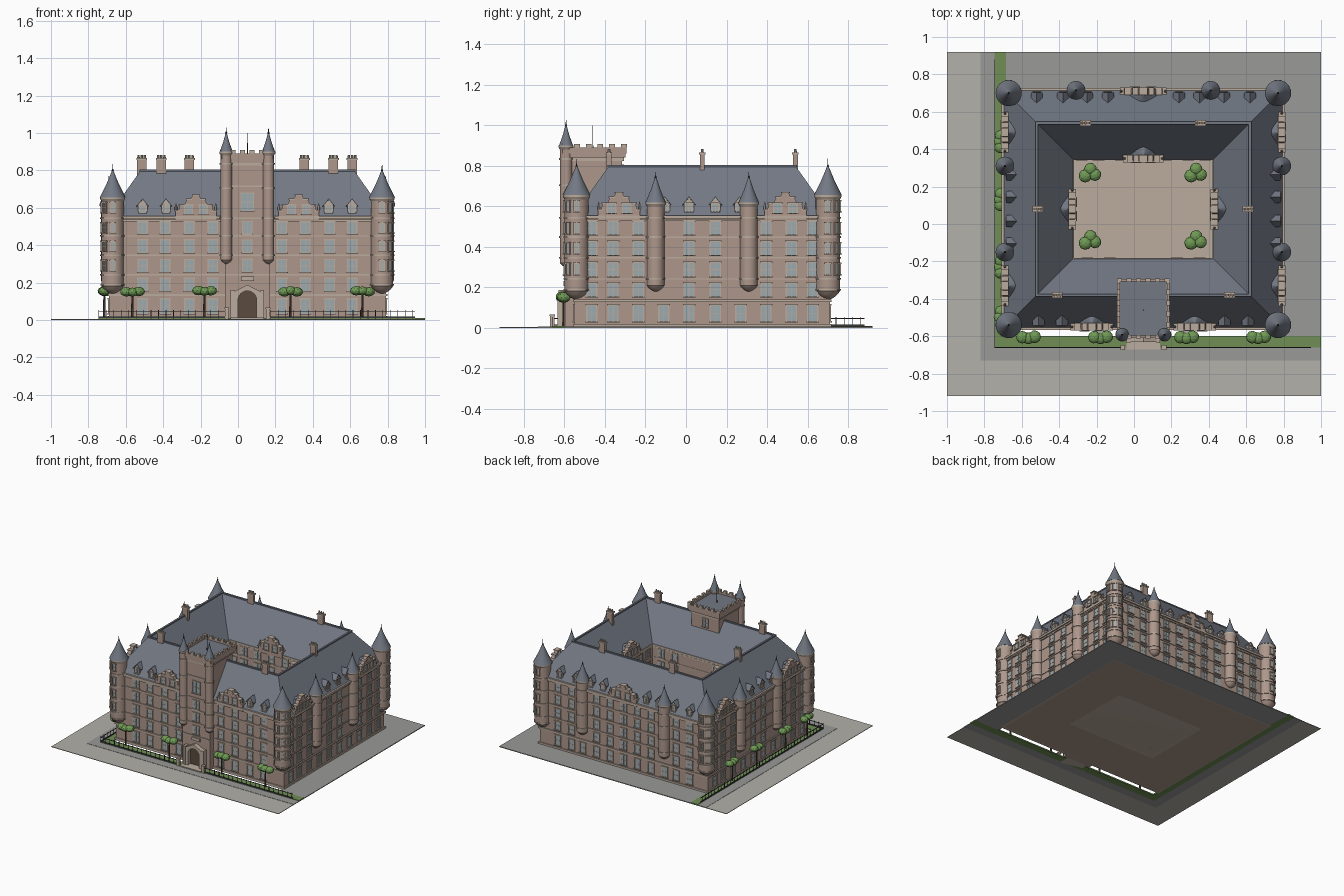
import bpy, bmesh, random
from math import pi, sin, cos
from mathutils import Matrix, Vector

if "Cube" in bpy.data.objects:
    bpy.data.objects.remove(bpy.data.objects["Cube"])
random.seed(4)

COL = dict(stone=(.42, .31, .26), trim=(.50, .41, .34), slate=(.17, .19, .23), glass=(.33, .40, .43),
           lawn=(.16, .27, .09), leaf=(.16, .32, .09), bark=(.10, .06, .04), paving=(.45, .44, .40),
           road=(.32, .32, .31), iron=(.04, .04, .045), sand=(.50, .42, .35), door=(.10, .07, .05))
MATS = {}
for k, c in COL.items():
    MATS[k] = bpy.data.materials.new(k)
    MATS[k].diffuse_color = (*c, 1)
PARTS = {}
I = Matrix.Identity(4)


def part(name, mat, smooth=False):
    return PARTS.setdefault(name, (bmesh.new(), mat, smooth))[0]


def box(bm, lo, hi, M=I):
    lo, hi = Vector(lo), Vector(hi)
    S = Matrix.Diagonal((*(hi - lo), 1))
    bmesh.ops.create_cube(bm, size=1, matrix=M @ Matrix.Translation((lo + hi) / 2) @ S)


def prism(bm, pts, y0, y1, M=I):
    a = [bm.verts.new(M @ Vector((u, y0, z))) for u, z in pts]
    b = [bm.verts.new(M @ Vector((u, y1, z))) for u, z in pts]
    bm.faces.new(a)
    bm.faces.new(b[::-1])
    for i in range(len(a)):
        j = (i + 1) % len(a)
        bm.faces.new((a[i], b[i], b[j], a[j]))


def lathe(bm, prof, x, y, n=24):
    rings = [[bm.verts.new((x + r * cos(2 * pi * i / n), y + r * sin(2 * pi * i / n), z))
              for i in range(n)] for r, z in prof]
    for a, b in zip(rings, rings[1:]):
        for i in range(n):
            bm.faces.new((a[i], a[(i + 1) % n], b[(i + 1) % n], b[i]))
    bm.faces.new(rings[0])
    bm.faces.new(rings[-1])


CX, CY, HX, HY, IN = .05, .08, .74, .63, .36   # building centre, half sizes, wing depth


def ring(bm, prof):
    """Sweep an (inset, z) profile around the building rectangle."""
    loops = [[bm.verts.new((CX + sx * (HX - d), CY + sy * (HY - d), z))
              for sx, sy in ((-1, -1), (1, -1), (1, 1), (-1, 1))] for d, z in prof]
    for k, a in enumerate(loops):
        b = loops[(k + 1) % len(loops)]
        for i in range(4):
            bm.faces.new((a[i], a[(i + 1) % 4], b[(i + 1) % 4], b[i]))


def frame(x, y, a):
    """Local wall frame: x along the wall, -y outwards."""
    return Matrix.Translation((x, y, 0)) @ Matrix.Rotation(a * pi / 2, 4, 'Z')


# Walls, string courses, cornice and hollow square roof
ring(part("walls", "stone"), [(0, 0), (0, .55), (IN, .55), (IN, 0)])
for z, h, o in ((0, .02, .008), (.128, .012, .008), (.238, .007, .006), (.342, .007, .006),
                (.445, .007, .006), (.527, .01, .01), (.54, .015, .018)):
    ring(part("string_courses", "trim"), [(-o, z), (-o, z + h), (.01, z + h), (.01, z)])
    ring(part("string_courses", "trim"), [(IN + o / 2, z), (IN + o / 2, z + h), (IN - .01, z + h), (IN - .01, z)])
ring(part("main_roof", "slate"), [(-.008, .55), (.17, .80), (IN + .008, .55)])
ring(part("ridge_cap", "slate"), [(.163, .795), (.163, .804), (.177, .804), (.177, .795)])


def window(M, u, z, w, h, out=0):
    """Glass pane with stone surround, sill and glazing bars; z is the centre."""
    t, f = part("window_surrounds", "trim"), .006
    box(part("window_panes", "glass"), (u - w / 2, -out - .002, z - h / 2), (u + w / 2, -out + .01, z + h / 2), M)
    for s in (-1, 1):
        c = u + s * (w / 2 + f / 2)
        box(t, (c - f / 2, -out - .006, z - h / 2), (c + f / 2, -out + .005, z + h / 2), M)
    box(t, (u - w / 2 - .009, -out - .008, z + h / 2), (u + w / 2 + .009, -out + .005, z + h / 2 + .007), M)
    box(t, (u - w / 2 - .009, -out - .010, z - h / 2 - .006), (u + w / 2 + .009, -out + .005, z - h / 2), M)
    box(t, (u - .0015, -out - .004, z - h / 2), (u + .0015, -out, z + h / 2), M)
    box(t, (u - w / 2, -out - .004, z - .001), (u + w / 2, -out, z + .002), M)


ROWS = ((.072, .076), (.188, .064), (.288, .064), (.393, .064), (.492, .06))


def columns(M, us, low=()):
    for u in us:
        for z, h in ROWS:
            window(M, u, z, .044, h)
    for u in low:
        window(M, u, *(ROWS[0][0], .044, ROWS[0][1]))


def gable(M, u, s=1.0):
    """Shaped gable with a faceted half-cone roof behind."""
    half = [(.115, .53), (.115, .58), (.098, .585), (.092, .61), (.064, .617), (.052, .640), (.028, .648), (.018, .667)]
    pts = [(u + s * x, z) for x, z in half] + [(u - s * x, z) for x, z in half[::-1]]
    prism(part("gables", "stone"), pts, -.014, .016, M)
    cop = part("gable_copings", "trim")
    for x, z, w in ((.106, .58, .013), (.078, .611, .018), (.040, .641, .016), (0, .665, .022)):
        for q in ((-1, 1) if x else (1,)):
            box(cop, (u + s * q * x - w, -.02, z), (u + s * q * x + w, .02, z + .007), M)
    for q in (-1, 1):
        lathe_at = M @ Vector((u + q * s * .112, 0, 0))
        lathe(cop, [(.007, .58), (.007, .605), (.0005, .625)], lathe_at.x, lathe_at.y, 6)
        window(M, u + q * s * .042, .59, .036, .045, .014)
    bm, n = part("gable_roofs", "slate"), 9
    base = [bm.verts.new(M @ Vector((u + s * .108 * cos(pi * i / n), .014 + .2 * sin(pi * i / n), .555))) for i in range(n + 1)]
    top = bm.verts.new(M @ Vector((u, .014, .662)))
    for a, b in zip(base, base[1:] + base[:1]):
        bm.faces.new((a, b, top))
    bm.faces.new(base)


def dormer(M, u):
    prism(part("dormers", "trim"), [(u - .025, .55), (u + .025, .55), (u + .025, .612), (u, .643), (u - .025, .612)], .012, .06, M)
    for q in (-1, 1):
        prism(part("dormer_roofs", "slate"), [(u, .643), (u + q * .032, .604), (u + q * .032, .61), (u, .65)], .006, .08, M)
    window(M, u, .593, .026, .036, -.012)


def both(*v):
    return [s * x for x in v for s in (-1, 1)]


# Outer facades: front, right, back, left
F, B = frame(CX, CY - HY, 0), frame(CX, CY + HY, 2)
R, L = frame(CX + HX, CY, 1), frame(CX - HX, CY, 3)
columns(F, both(.185, .31, .44, .56))
columns(B, [0] + both(.12, .24, .46, .58), both(.36))
for u in both(.275):
    gable(F, u, .95)
for u in both(.435, .56):
    dormer(F, u)
gable(B, 0, 1.05)
for u in both(.19, .30, .43, .57):
    dormer(B, u)
for M in (R, L):
    columns(M, both(.065, .315, .44, .545), both(.19))
    for u in both(.41):
        gable(M, u, .9)
    for u in both(.065, .185):
        dormer(M, u)

# Courtyard facades
cx, cy = HX - IN, HY - IN
for M, us, g in ((frame(CX, CY + cy, 0), (.12, .24, .33), 1), (frame(CX, CY - cy, 2), (.18, .30), 0),
                 (frame(CX + cx, CY, 3), (.12, .21), 1), (frame(CX - cx, CY, 1), (.12, .21), 1)):
    columns(M, ([0] if g else []) + both(*us))
    if g:
        gable(M, 0, .9)


# Round towers: bracketed shaft, rings, cone and finial
def tower(x, y, r, z0, z1, zc, zs, bands=()):
    t = .7 * r
    lathe(part("tower_shafts", "stone", True), [(.15 * r, z0), (.5 * r, z0 + .25 * t), (.8 * r, z0 + .6 * t),
                                               (r, z0 + t), (r, z1)], x, y)
    tr = part("tower_rings", "trim", True)
    for z in bands:
        lathe(tr, [(r + .005, z), (r + .005, z + .008)], x, y)
    lathe(tr, [(r, z1 - .02), (r + .007, z1 - .008), (r + .007, z1)], x, y)
    lathe(part("tower_cones", "slate", True), [(r * 1.16, z1), (r * .55, z1 + (zc - z1) * .5), (.003, zc)], x, y)
    lathe(part("finials", "iron"), [(.003, zc - .01), (.006, zc), (.002, zc + .008), (.001, zs)], x, y, 6)


for sx in (-1, 1):
    for sy in (-1, 1):
        x, y = CX + sx * .72, CY + sy * .62
        tower(x, y, .06, .14, .655, .80, .835, (.185, .238, .342, .445, .54))
        for k in range(-1, 2):   # narrow windows on the outer quarter
            a = pi / 4 * k + {(1, 1): .25, (-1, 1): .75, (-1, -1): 1.25, (1, -1): 1.75}[sx, sy] * pi
            M = frame(x + .059 * cos(a), y + .059 * sin(a), a / (pi / 2) + 1)
            for z in (.29, .393, .492, .60):
                window(M, 0, z, .018, .05)
    for sy in (-1, 1):
        tower(CX + sx * .74, CY + sy * .23, .043, .18, .62, .745, .77, (.238, .342, .445, .54))
    tower(CX + sx * .36, CY + .635, .043, .18, .62, .745, .77, (.238, .342, .445, .54))
    tower(CX + sx * .113, -.592, .03, .30, .90, 1.0, 1.03, (.342, .445, .54, .70, .83))

# Entrance tower with battlements
st, tr = part("gate_tower", "stone"), part("gate_tower_trim", "trim")
box(st, (-.07, -.595, 0), (.17, -.315, .85))
box(tr, (-.077, -.60, .825), (.177, -.307, .84))
box(st, (-.085, -.605, .84), (.185, -.298, .872))
box(part("gate_tower_roof", "slate"), (-.075, -.595, .87), (.175, -.308, .876))
PX, PY = (-.09, .19), (-.61, -.293)
for x in (PX[0], PX[1] - .014):
    box(st, (x, PY[0], .86), (x + .014, PY[1], .89))
    for k in range(6):
        y = PY[0] + k * (PY[1] - PY[0] - .028) / 5
        box(tr, (x - .002, y, .89), (x + .016, y + .028, .908))
for y in (PY[0], PY[1] - .014):
    box(st, (PX[0], y, .86), (PX[1], y + .014, .89))
    for k in range(6):
        x = PX[0] + k * (PX[1] - PX[0] - .026) / 5
        box(tr, (x, y - .002, .89), (x + .026, y + .016, .908))
T = frame(.05, -.595, 0)
for z in (.238, .342, .445, .54, .71):
    box(tr, (-.12, -.006, z), (.12, .01, z + .008), T)
for z in (.29, .393, .492):
    window(T, 0, z, .045, .062)
window(T, 0, .63, .06, .09)
for a, o in ((1, .105), (3, .105), (2, 0)):
    M = frame(*((.17, -.46) if a == 1 else (-.07, -.46) if a == 3 else (.05, -.315)), a)
    if a == 2:
        window(M, 0, .77, .04, .06)
box(tr, (-.035, -.01, .208), (.035, .01, .232), T)
lathe(part("flagpole", "iron"), [(.003, .87), (.0015, 1.0)], .05, -.46, 6)

# Arched doorway
arch = [(.05 * cos(pi * i / 12), .105 + .05 * sin(pi * i / 12)) for i in range(13)]
prism(tr, [(.05, 0), (.075, 0), (.075, .15), (0, .188), (-.075, .15), (-.075, 0), (-.05, 0)] + arch[::-1], -.035, .005, T)
prism(part("door", "door"), [(.05, 0)] + arch + [(-.05, 0)], -.004, .004, T)
for s in (-1, 1):
    box(tr, (s * .08 - .01, -.04, 0), (s * .08 + .01, .005, .16), T)

# Chimneys with pots
for x, y in ((-.26, .54), (.355, .54), (-.515, .08), (.61, .08), (-.41, -.38), (.51, -.38)):
    box(part("chimneys", "stone"), (x - .025, y - .012, .76), (x + .025, y + .012, .86))
    box(part("chimney_caps", "trim"), (x - .029, y - .016, .855), (x + .029, y + .016, .866))
    for k in (-1, 0, 1):
        lathe(part("chimney_caps", "trim"), [(.007, .866), (.006, .883)], x + k * .017, y, 8)

# Ground: outer paving, road, lawn strips, courtyard, path
for lo, hi, n, m, z in (((-1, -.92), (-.82, .92), "paving", "paving", .004), ((-.82, -.92), (1, -.73), "paving", "paving", .004),
                        ((-.82, -.73), (-.745, .92), "road", "road", .006), ((-.745, -.73), (1, -.66), "road", "road", .006),
                        ((-.695, .70), (1, .92), "road", "road", .006), ((.78, -.60), (1, .70), "road", "road", .006),
                        ((-.745, -.60), (-.685, .92), "lawn", "lawn", .010), ((-.745, -.66), (1, -.60), "lawn", "lawn", .010),
                        ((-.34, -.20), (.44, .36), "courtyard", "sand", .010), ((-.04, -.67), (.14, -.58), "entrance_path", "sand", .014)):
    box(part(n, m), (*lo, 0), (*hi, z))
box(part("courtyard_kerb", "trim"), (-.30, -.17, .0), (.40, .325, .012))

# Railings and gate piers
ir = part("railings", "iron")
for lo, hi in (((-.747, -.662), (-.06, -.658)), ((.16, -.662), (.945, -.658)), ((-.747, -.66), (-.743, .88))):
    box(ir, (*lo, .044), (*hi, .048))
    box(ir, (*lo, .010), (*hi, .018))
for k in range(43):
    x = -.745 + k * .04
    if not -.06 < x < .16:
        box(ir, (x - .0015, -.6615, 0), (x + .0015, -.6585, .054))
    if k < 39:
        y = -.66 + k * .04
        box(ir, (-.7465, y - .0015, 0), (-.7435, y + .0015, .054))
for x in (-.06, .16):
    box(tr, (x - .01, -.67, 0), (x + .01, -.65, .058))
    box(tr, (x - .013, -.673, .058), (x + .013, -.647, .066))


# Trees: trunk and clumped low-poly crowns
def tree(x, y, offs):
    lathe(part("tree_trunks", "bark"), [(.007, 0), (.005, .14)], x, y, 6)
    for dx, dy, r in offs:
        M = Matrix.Translation((x + dx, y + dy, .152 + random.uniform(-.004, .006))) @ \
            Matrix.Rotation(random.random() * 6, 4, 'Z') @ Matrix.Diagonal((r, r, r * .75, 1))
        bmesh.ops.create_icosphere(part("tree_crowns", "leaf"), subdivisions=2, radius=1, matrix=M)


for x in (-.565, -.18, .28, .665):
    tree(x, -.605, ((-.032, 0, .034), (.034, .002, .034), (0, -.006, .032)))
for y in (.44, .13, -.23, -.5):
    tree(-.715, y, ((0, -.03, .032), (.002, .032, .032), (-.005, 0, .03)))
for x in (-.235, .33):
    for y in (.27, -.09):
        tree(x, y, ((-.025, -.012, .036), (.026, -.006, .034), (.002, .024, .034)))

# Turn every collected part into an object
for name, (bm, mat, smooth) in PARTS.items():
    bmesh.ops.recalc_face_normals(bm, faces=bm.faces)
    me = bpy.data.meshes.new(name)
    bm.to_mesh(me)
    bm.free()
    me.materials.append(MATS[mat])
    ob = bpy.data.objects.new(name, me)
    bpy.context.collection.objects.link(ob)
    if smooth:
        bpy.ops.object.select_all(action='DESELECT')
        ob.select_set(True)
        bpy.context.view_layer.objects.active = ob
        bpy.ops.object.shade_smooth_by_angle()

for m in bpy.data.materials:
    if m.users and not m.is_grease_pencil:
        m.use_nodes = True
        m.node_tree.nodes["Principled BSDF"].inputs["Base Color"].default_value = m.diffuse_color
